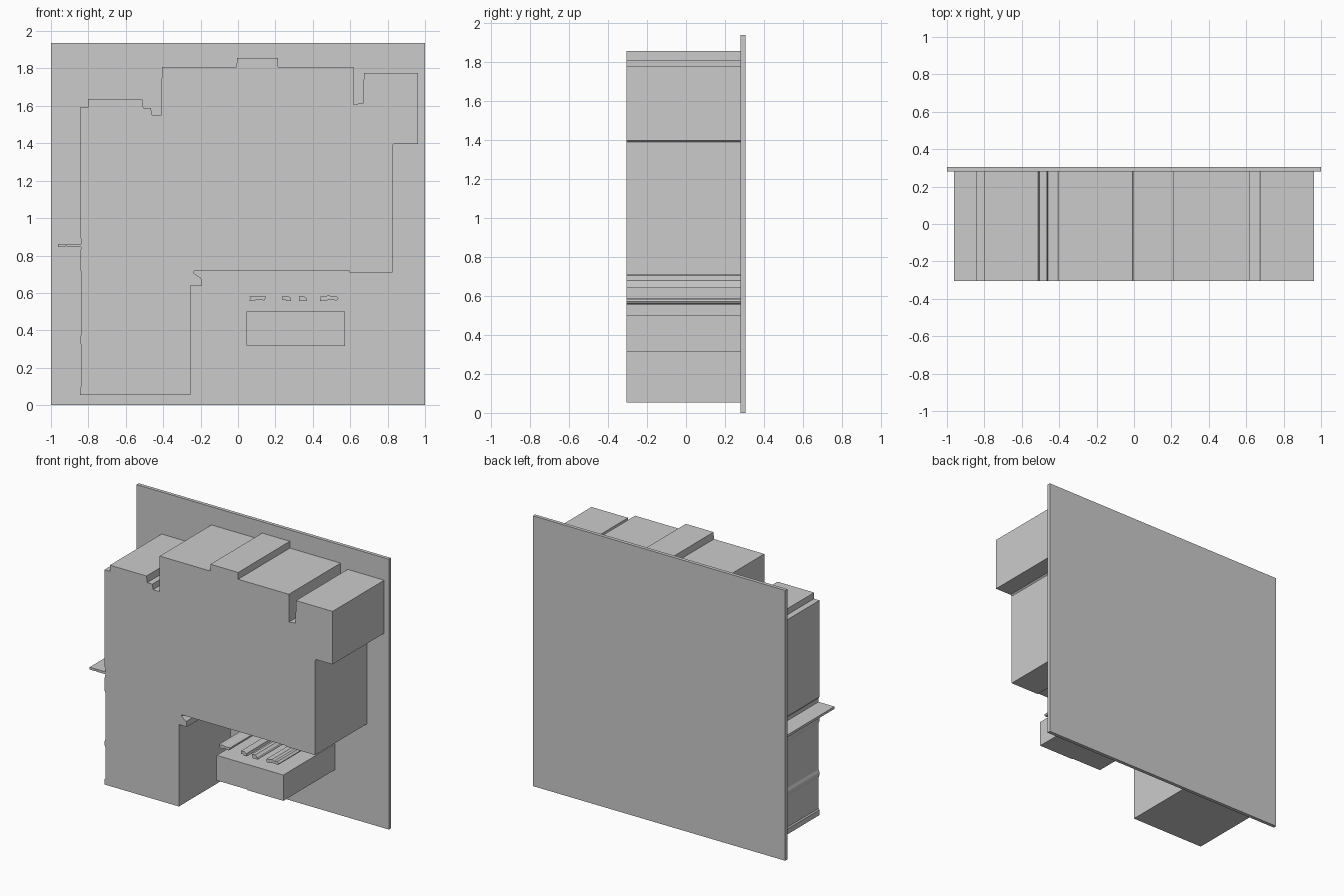
import bpy, bmesh

FRONT, BACK, PLATE_BACK = -0.305, 0.28, 0.305


def extrude_profile(name, points, y0=FRONT, y1=BACK):
    """Solid prism from an (x, z) outline, running from y0 to y1."""
    bm = bmesh.new()
    face = bm.faces.new([bm.verts.new((x, y0, z)) for x, z in points])
    out = bmesh.ops.extrude_face_region(bm, geom=[face])
    verts = [v for v in out["geom"] if isinstance(v, bmesh.types.BMVert)]
    bmesh.ops.translate(bm, verts=verts, vec=(0, y1 - y0, 0))
    bmesh.ops.recalc_face_normals(bm, faces=bm.faces)
    mesh = bpy.data.meshes.new(name)
    bm.to_mesh(mesh)
    bm.free()
    obj = bpy.data.objects.new(name, mesh)
    bpy.context.collection.objects.link(obj)
    return obj


# Thin square plate behind everything
extrude_profile("back_plate", [(-1, 0), (1, 0), (1, 1.937), (-1, 1.937)], BACK, PLATE_BACK)

# Large stepped block, outline anticlockwise from the lower left corner
main = [
    (-0.845, 0.053), (-0.255, 0.053), (-0.255, 0.64),
    # hooked notch under the overhang
    (-0.192, 0.64), (-0.197, 0.678), (-0.235, 0.705), (-0.235, 0.716),
    (0.595, 0.716), (0.595, 0.71), (0.825, 0.71),
    # upper right wing and slot
    (0.825, 1.388), (0.835, 1.397), (0.963, 1.397), (0.963, 1.777), (0.673, 1.777),
    (0.67, 1.615), (0.617, 1.608), (0.617, 1.807),
    # raised centre step
    (0.215, 1.807), (0.215, 1.856), (-0.005, 1.856), (-0.008, 1.807),
    # upper left steps
    (-0.407, 1.807), (-0.41, 1.552), (-0.46, 1.552), (-0.466, 1.59),
    (-0.506, 1.59), (-0.512, 1.636), (-0.802, 1.636), (-0.802, 1.592), (-0.845, 1.592),
    # left side: thin fin with a small nick, then shallow ripples
    (-0.845, 0.9), (-0.838, 0.89), (-0.838, 0.862),
    (-0.963, 0.862), (-0.963, 0.845), (-0.922, 0.845), (-0.918, 0.855), (-0.91, 0.845),
    (-0.838, 0.845), (-0.845, 0.81), (-0.845, 0.73), (-0.838, 0.71), (-0.838, 0.38),
    (-0.845, 0.36), (-0.845, 0.34), (-0.838, 0.32), (-0.838, 0.1), (-0.845, 0.09),
]
extrude_profile("main_block", main)

# Low box in the lower right
extrude_profile("low_box", [(0.045, 0.32), (0.29, 0.32), (0.29, 0.315), (0.573, 0.315),
                            (0.573, 0.5), (0.045, 0.5)])

# Four small ridges above the box
ridges = [
    [(0.057, 0.56), (0.085, 0.557), (0.105, 0.565), (0.14, 0.56), (0.152, 0.582),
     (0.12, 0.58), (0.09, 0.584), (0.06, 0.582), (0.07, 0.572)],
    [(0.238, 0.563), (0.255, 0.563), (0.258, 0.556), (0.284, 0.556), (0.28, 0.575),
     (0.265, 0.584), (0.238, 0.584)],
    [(0.327, 0.556), (0.37, 0.556), (0.365, 0.572), (0.35, 0.584), (0.325, 0.584)],
    [(0.438, 0.557), (0.47, 0.557), (0.485, 0.563), (0.53, 0.56), (0.538, 0.572),
     (0.525, 0.584), (0.5, 0.58), (0.485, 0.588), (0.46, 0.58), (0.442, 0.582)],
]
for i, pts in enumerate(ridges, 1):
    extrude_profile(f"small_ridge_{i}", pts)
